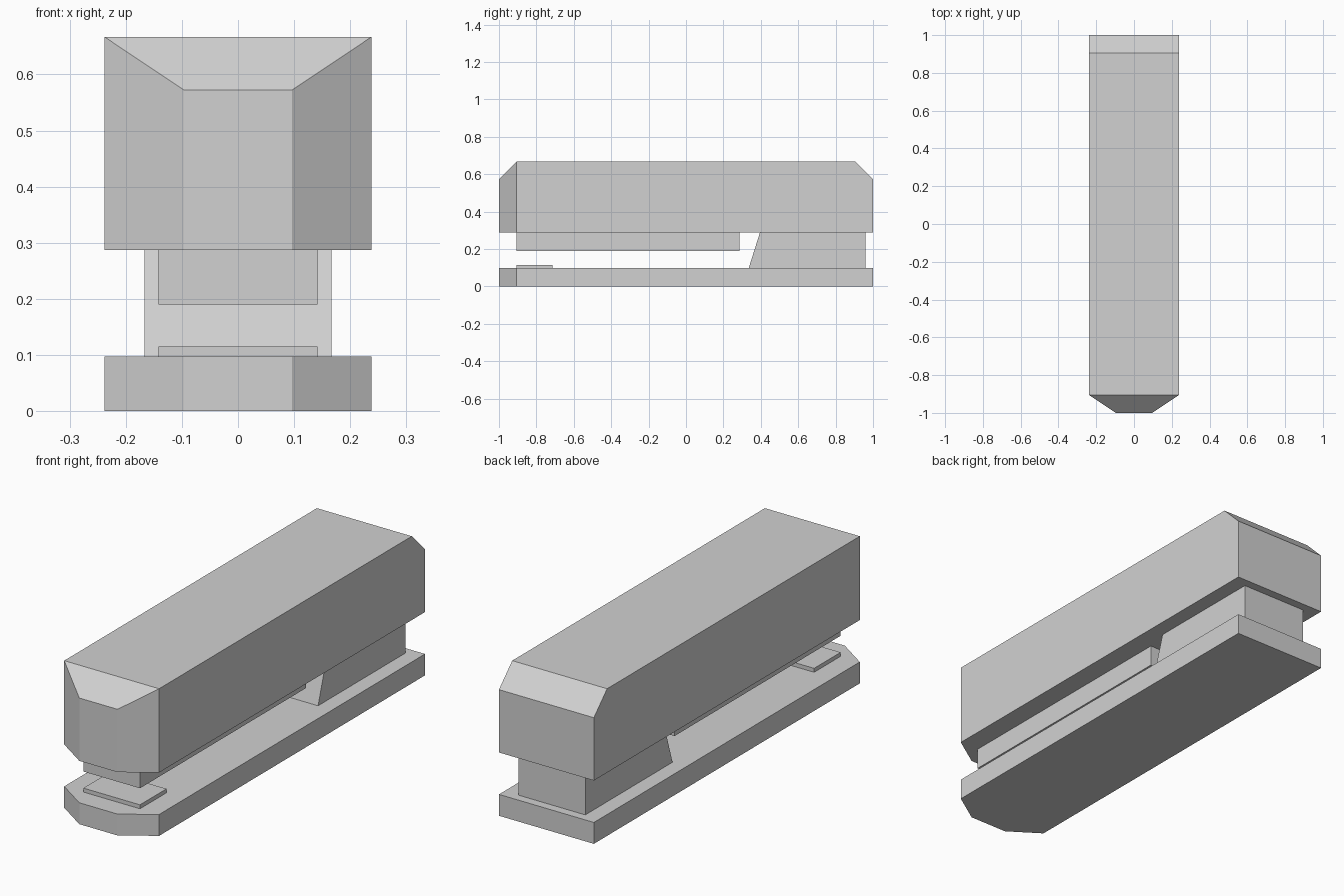
import bpy
import bmesh
from mathutils import Vector

if "Cube" in bpy.data.objects:
    bpy.data.objects.remove(bpy.data.objects["Cube"], do_unlink=True)

grey = bpy.data.materials.new("light_grey")
grey.use_nodes = True
grey.diffuse_color = (0.64, 0.64, 0.64, 1)
grey.node_tree.nodes["Principled BSDF"].inputs["Base Color"].default_value = grey.diffuse_color

HALF_WIDTH, NOSE, SHOULDER = 0.238, 0.096, 0.905
BASE_TOP, BODY_BOTTOM, BODY_TOP = 0.097, 0.287, 0.667


def prism(name, points, sweep, cuts=()):
    """Extrude a flat outline along sweep, then trim it by (point, normal) planes."""
    bm = bmesh.new()
    face = bm.faces.new([bm.verts.new(p) for p in points])
    grown = bmesh.ops.extrude_face_region(bm, geom=[face], use_keep_orig=True)
    verts = [g for g in grown["geom"] if isinstance(g, bmesh.types.BMVert)]
    bmesh.ops.translate(bm, verts=verts, vec=sweep)
    for point, normal in cuts:
        bmesh.ops.bisect_plane(bm, geom=bm.verts[:] + bm.edges[:] + bm.faces[:],
                               dist=1e-5, plane_co=point, plane_no=normal, clear_outer=True)
        bmesh.ops.holes_fill(bm, edges=[e for e in bm.edges if e.is_boundary])
    bmesh.ops.remove_doubles(bm, verts=bm.verts, dist=1e-4)
    bmesh.ops.recalc_face_normals(bm, faces=bm.faces)
    mesh = bpy.data.meshes.new(name)
    bm.to_mesh(mesh)
    bm.free()
    mesh.materials.append(grey)
    obj = bpy.data.objects.new(name, mesh)
    bpy.context.collection.objects.link(obj)
    return obj


def side_profile(name, half_width, profile):
    """Part drawn as a (y, z) side outline and extruded across x."""
    return prism(name, [(-half_width, y, z) for y, z in profile], Vector((2 * half_width, 0, 0)))


def box_profile(y0, y1, z0, z1):
    return [(y0, z0), (y1, z0), (y1, z1), (y0, z1)]


def plan(z):
    """Long outline with a tapered nose at the front."""
    right = [(NOSE, -1), (HALF_WIDTH, -SHOULDER), (HALF_WIDTH, 1)]
    return [(x, y, z) for x, y in right + [(-x, y) for x, y in reversed(right)]]


# Base plate and upper body share the same plan; the body has sloped top ends
prism("base_plate", plan(0), Vector((0, 0, BASE_TOP)))
prism("upper_body", plan(BODY_BOTTOM), Vector((0, 0, BODY_TOP - BODY_BOTTOM)),
      [((0, s * SHOULDER, BODY_TOP), (0, s, 1)) for s in (-1, 1)])

# Rail hanging under the body, pad on the base, and slanted rear hinge block
side_profile("lower_rail", 0.142, box_profile(-SHOULDER, 0.285, 0.19, BODY_BOTTOM))
side_profile("front_pad", 0.142, box_profile(-SHOULDER, -0.715, BASE_TOP, 0.115))
side_profile("hinge_block", 0.167, [(0.335, BASE_TOP), (0.96, BASE_TOP),
                                    (0.96, BODY_BOTTOM), (0.395, BODY_BOTTOM)])
